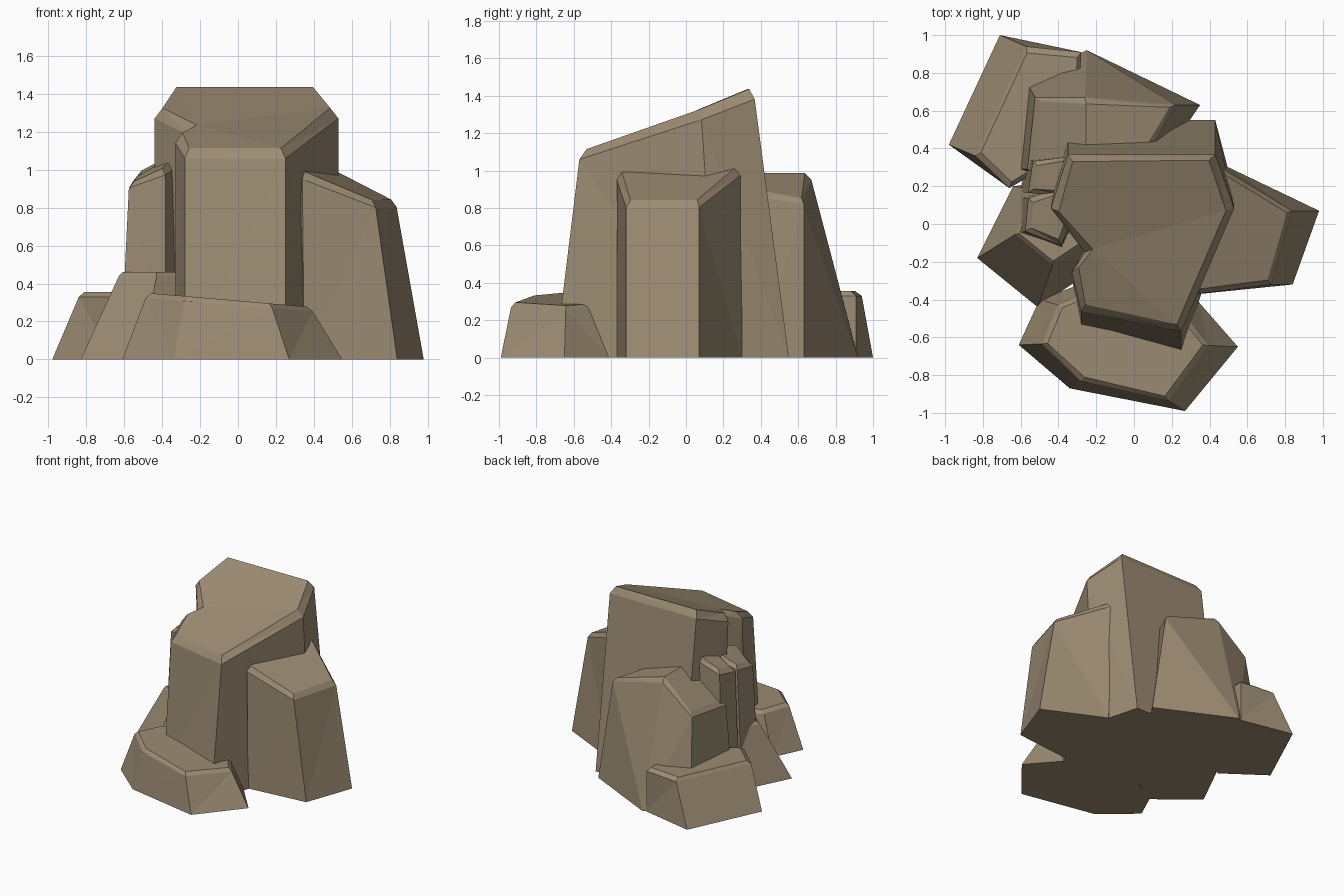
import bpy, bmesh
from mathutils import Vector

if "Cube" in bpy.data.objects:
    bpy.data.objects.remove(bpy.data.objects["Cube"])

stone = bpy.data.materials.new("tan_stone")
stone.diffuse_color = (0.33, 0.26, 0.17, 1)
stone.use_nodes = True
stone.node_tree.nodes["Principled BSDF"].inputs["Base Color"].default_value = stone.diffuse_color


def toward(v, anchor, scale):
    return anchor + (v - anchor) * scale


def chunk(name, outline, rim_rule, inset=0.035, rise=0.035):
    """Tapered rock: a ground outline, a rule that maps each ground corner
    to its rim corner, and a chamfered cap inside the rim."""
    bm = bmesh.new()
    n = len(outline)
    tops = [Vector(rim_rule(x, y)) for x, y in outline]
    mid = sum(tops, Vector()) / n
    base, rim, cap = [], [], []
    for (x, y), p in zip(outline, tops):
        step = mid.xy - p.xy
        q = p.xy + step.normalized() * inset
        base.append(bm.verts.new((x, y, 0)))
        rim.append(bm.verts.new(p))
        cap.append(bm.verts.new((q.x, q.y, p.z + rise)))
    for low, high in ((base, rim), (rim, cap)):
        for i in range(n):
            j = (i + 1) % n
            bm.faces.new((low[i], low[j], high[j], high[i]))
    bm.faces.new(base[::-1])
    bm.faces.new(cap)
    bmesh.ops.recalc_face_normals(bm, faces=bm.faces)
    bmesh.ops.triangulate(bm, faces=bm.faces)
    mesh = bpy.data.meshes.new(name)
    bm.to_mesh(mesh)
    bm.free()
    mesh.materials.append(stone)
    ob = bpy.data.objects.new(name, mesh)
    bpy.context.collection.objects.link(ob)
    return ob


# Tall central column: leans in front and back, notched on the left
def column_rim(x, y):
    y = toward(y, -0.18, 0.75)
    return x, y, max(1.06, 1.24 + 0.385 * y)


column = chunk("rock_formation", [
    (-0.28, -0.56), (0.25, -0.70), (0.53, 0.17), (0.43, 0.55),
    (-0.35, 0.55), (-0.44, 0.17), (-0.26, -0.14), (-0.33, -0.28)],
    column_rim, 0.045, 0.055)


# Right shoulder, sloping outwards
def right_rim(x, y):
    x = toward(x, 0.3, 0.79)
    return x, y, 1.13 - 0.4 * x + 0.118 * y


right = chunk("right_shoulder", [
    (0.84, -0.32), (0.98, 0.07), (0.50, 0.30), (0.10, 0.10), (0.35, -0.37)],
    right_rim, 0.03, 0.04)


# Low front ledge
def ledge_rim(x, y):
    x, y = toward(x, -0.1, 0.76), toward(y, -0.6, 0.86)
    return x, y, 0.285 - 0.08 * x


ledge = chunk("front_ledge", [
    (0.27, -0.99), (0.55, -0.65), (0.34, -0.41), (-0.10, -0.25),
    (-0.50, -0.40), (-0.61, -0.64), (-0.34, -0.87)],
    ledge_rim, 0.03, 0.025)


# Steep wedge at the left foot
def wedge_rim(x, y):
    return toward(x, -0.3, 0.62), toward(y, 0.15, 0.62), 0.44


wedge = chunk("left_wedge", [
    (-0.83, -0.18), (-0.51, -0.44), (-0.15, -0.20), (-0.25, 0.25),
    (-0.64, 0.20)], wedge_rim, 0.02, 0.02)


# Two thin spires on the left side
def spire_rim(x, y):
    x = toward(x, -0.4, 0.8)
    return x, toward(y, 0.1, 0.93), 1.14 + 0.4 * x + 0.1 * y


front_spire = chunk("front_spire", [
    (-0.62, -0.05), (-0.38, -0.13), (-0.30, 0.05), (-0.42, 0.19),
    (-0.60, 0.14)], spire_rim)
back_spire = chunk("back_spire", [
    (-0.60, 0.17), (-0.36, 0.15), (-0.28, 0.38), (-0.57, 0.35)], spire_rim)


# Tall rock behind the column, with a ridge falling to both sides
def back_rim(x, y):
    x = 0.8 * x - 0.06
    d = x + 0.25
    return x, min(y, 0.67), min(0.96 - 0.3 * d, 0.96 + 0.8 * d)


back = chunk("back_shoulder", [
    (0.35, 0.63), (-0.25, 0.92), (-0.58, 0.77), (-0.63, 0.29),
    (-0.25, 0.15), (0.18, 0.38)], back_rim)


# Low block at the back left, only its outer side leans
def block_rim(x, y):
    lean = x < -0.7
    return x + 0.14 * lean, y - 0.06 * lean, 0.33


block = chunk("back_left_block", [
    (-0.98, 0.42), (-0.66, 0.19), (-0.30, 0.40), (-0.28, 0.91),
    (-0.71, 1.00)], block_rim, 0.035, 0.025)

# Fuse all chunks into one solid
parts = [right, ledge, wedge, front_spire, back_spire, back, block]
for part in parts:
    mod = column.modifiers.new("fuse", 'BOOLEAN')
    mod.operation = 'UNION'
    mod.solver = 'EXACT'
    mod.object = part
graph = bpy.context.evaluated_depsgraph_get()
fused = bpy.data.meshes.new_from_object(column.evaluated_get(graph))
column.modifiers.clear()
column.data = fused
for part in parts:
    bpy.data.objects.remove(part)

# Merge the triangles of flat faces again
bm = bmesh.new()
bm.from_mesh(fused)
bmesh.ops.dissolve_limit(bm, angle_limit=0.02, verts=bm.verts, edges=bm.edges)
bm.to_mesh(fused)
bm.free()
